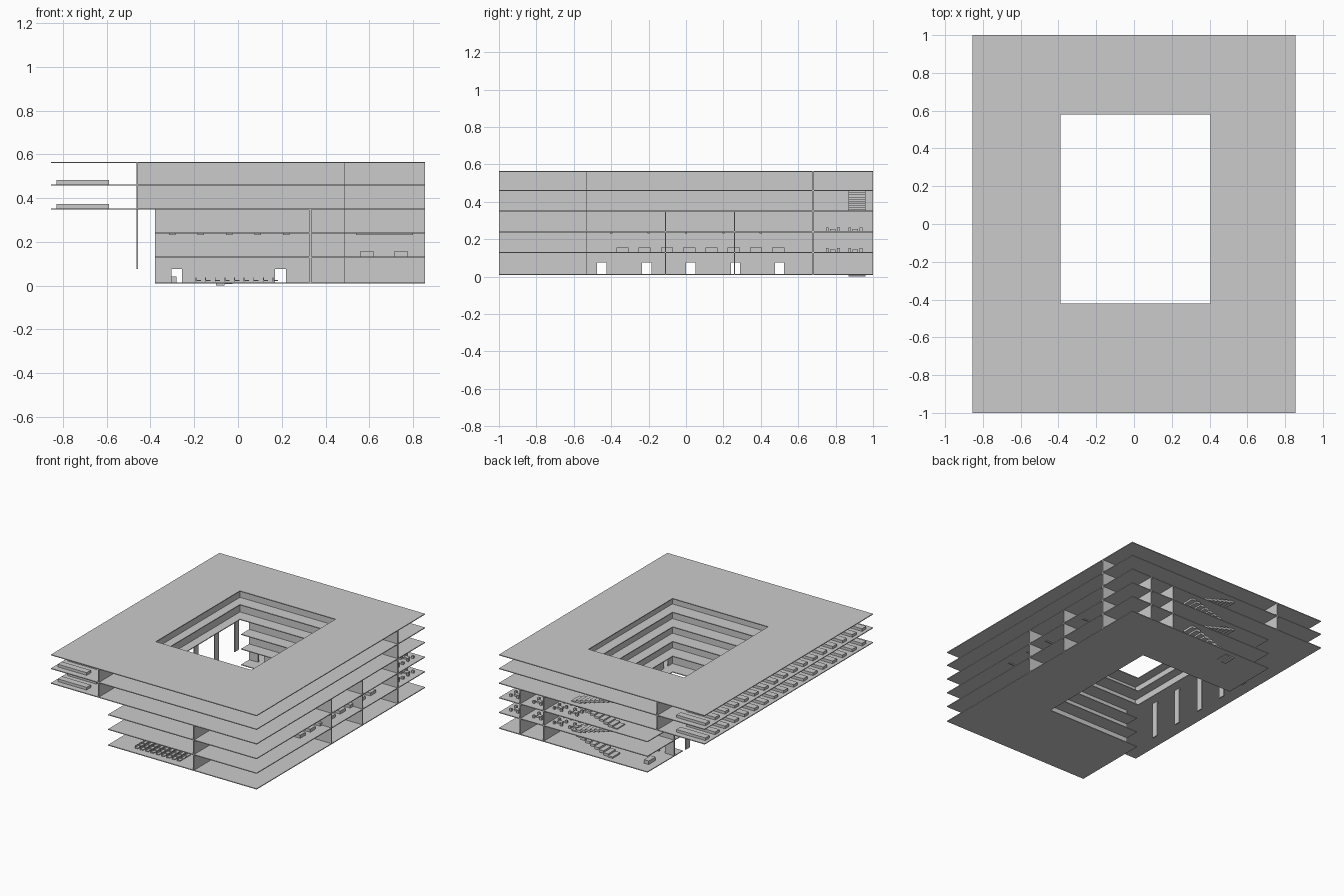
import bpy, bmesh

if "Cube" in bpy.data.objects:
    bpy.data.objects.remove(bpy.data.objects["Cube"], do_unlink=True)

GREY = (0.6, 0.6, 0.6, 1)
mat = bpy.data.materials.new("light grey")
mat.use_nodes = True
mat.diffuse_color = GREY
mat.node_tree.nodes["Principled BSDF"].inputs["Base Color"].default_value = GREY

LEVELS = [0.012, 0.13, 0.24, 0.35, 0.46, 0.563]
SLAB = 0.006
W, L = 0.855, 1.0                             # outer half sizes
COURT_X, COURT_Y = (-0.39, 0.405), (-0.42, 0.58)
WEST, EAST, SOUTH, NORTH = -0.46, 0.485, -0.53, 0.68   # gallery walls
DOOR, DOOR_TOP = 0.05, 0.075


def finish(name, bm):
    mesh = bpy.data.meshes.new(name)
    bm.normal_update()
    bm.to_mesh(mesh)
    bm.free()
    mesh.materials.append(mat)
    obj = bpy.data.objects.new(name, mesh)
    bpy.context.collection.objects.link(obj)
    return obj


def add_box(bm, x, y, z):
    verts = bmesh.ops.create_cube(bm, size=1)["verts"]
    for v in verts:
        for i, (a, b) in enumerate((x, y, z)):
            v.co[i] = (a + b) / 2 + v.co[i] * (b - a)


def boxes(name, items):
    bm = bmesh.new()
    for item in items:
        add_box(bm, *item)
    return finish(name, bm)


def around(c, size):
    return (c - size / 2, c + size / 2)


def slab(name, z, west_wing):
    """Courtyard plate; the lower ones are open towards the west."""
    xs = [-W, COURT_X[0], COURT_X[1], W] if west_wing else [-0.38, COURT_X[1], W]
    ys = [-L, COURT_Y[0], COURT_Y[1], L]
    hole = 1 if west_wing else 0
    bm = bmesh.new()
    grid = [[bm.verts.new((x, y, z - SLAB / 2)) for y in ys] for x in xs]
    for i in range(len(xs) - 1):
        for j in range(3):
            if (i, j) != (hole, 1):
                bm.faces.new((grid[i][j], grid[i + 1][j],
                              grid[i + 1][j + 1], grid[i][j + 1]))
    if not west_wing:
        bmesh.ops.delete(bm, geom=[v for v in bm.verts if not v.link_faces], context="VERTS")
    top = bmesh.ops.extrude_face_region(bm, geom=bm.faces[:])["geom"]
    for v in top:
        if isinstance(v, bmesh.types.BMVert):
            v.co.z += SLAB
    bmesh.ops.recalc_face_normals(bm, faces=bm.faces[:])
    finish(name, bm)


def wall(name, axis, pos, span, z, doors=(), thick=0.006):
    """Straight wall along x or y, with door gaps at its foot."""
    parts, start = [], span[0]
    for d in doors:
        a, b = around(d, DOOR)
        parts += [((start, a), z), ((a, b), (DOOR_TOP, z[1]))]
        start = b
    parts.append(((start, span[1]), z))
    across = around(pos, thick)
    boxes(name, [(s, across, h) if axis == "x" else (across, s, h) for s, h in parts])


# Floor plates and roof
for n, z in enumerate(LEVELS):
    slab("roof" if n == 5 else f"floor_{n}", z, n > 2)

# Walls round the gallery
LOW, HIGH = (LEVELS[0], LEVELS[3]), (LEVELS[3], LEVELS[5])
DOORS_X = [-0.28, 0.195]
DOORS_Y = [-0.45, -0.21, 0.025, 0.265, 0.5]
wall("west_wall", "y", WEST, (-L, L), HIGH, thick=0.008)
wall("east_wall_lower", "y", EAST, (SOUTH, NORTH), LOW, DOORS_Y)
wall("east_wall_upper", "y", EAST, (SOUTH, NORTH), HIGH)
wall("south_wall_lower", "x", SOUTH, (-0.38, EAST), LOW, DOORS_X)
wall("south_wall_upper", "x", SOUTH, (WEST, EAST), HIGH)
wall("north_wall_lower", "x", NORTH, (-0.38, W), LOW, DOORS_X, 0.01)
wall("north_wall_upper", "x", NORTH, (WEST, W), HIGH, thick=0.01)

# Room dividers on the lower storeys
wall("front_divider", "y", 0.33, (-L, SOUTH), LOW, thick=0.01)
for n, x in enumerate((EAST, 0.68)):
    wall(f"back_divider_{n}", "y", x, (NORTH, L), LOW)
for n, y in enumerate((-0.11, 0.26)):
    wall(f"east_divider_{n}", "x", y, (EAST, W), LOW, thick=0.005)

# Hanging fins under the west wing
boxes("west_fins", [(around(WEST, 0.008), around(-0.32 + 0.24 * i, DOOR),
                     (DOOR_TOP, LEVELS[3])) for i in range(5)])

# Long desks in the west wing
for n in (3, 4):
    z = LEVELS[n]
    boxes(f"west_desks_{n}", [((-0.83, -0.59), around(-0.93 + 0.1163 * i, 0.05),
                              (z, z + 0.023)) for i in range(17)])

# Desks in the east wing
z = LEVELS[1]
boxes("east_desks", [(around(x, 0.065), around(-0.34 + 0.119 * i, 0.065), (z, z + 0.026))
                     for x in (0.59, 0.745) for i in range(8)])

# Seats of the lecture room
z = LEVELS[0]
seats = []
for i in range(9):
    x = -0.19 + 0.044 * i
    for j in range(8):
        y = around(-0.93 + 0.045 * j, 0.036)
        seats += [((x, x + 0.02), y, (z + 0.008, z + 0.014)),
                  ((x - 0.004, x), y, (z + 0.006, z + 0.026))]
boxes("lecture_seats", seats)

# Stools and tables in the back rooms
for n in (1, 2):
    z = LEVELS[n]
    items = []
    for x in (0.28, 0.41, 0.58, 0.77):
        for y in (0.785, 0.905):
            items.append((around(x, 0.035), around(y, 0.03), (z, z + 0.016)))
            items += [(around(x + dx, 0.016), around(y + dy, 0.015), (z, z + 0.022))
                      for dx in (-0.03, 0.03) for dy in (-0.03, 0.03)]
    boxes(f"back_furniture_{n}", items)

# Reception desk
boxes("reception_desk", [(around(-0.3, 0.04), around(0.86, 0.08),
                         (LEVELS[0], LEVELS[0] + 0.03))])

# Stair flights, alternating in direction
STEPS, X0, X1 = 10, -0.1, 0.28
for n in range(4):
    low = 0 if n == 0 else LEVELS[n]
    rise, run = (LEVELS[n + 1] - low) / STEPS, (X1 - X0) / STEPS
    treads = []
    for i in range(STEPS):
        k = i if n % 2 == 0 else STEPS - 1 - i
        x = X0 + run * k
        treads.append(((x, x + run), (0.87, 0.96),
                       (max(low, low + rise * (i - 0.5)), low + rise * (i + 1))))
    boxes(f"stair_flight_{n}", treads)

# Ceiling lamps under the second floor
z = LEVELS[2] - SLAB / 2
boxes("ceiling_lamps", [((0.54, 0.8), around(-0.4 + 0.2 * i, 0.012), (z - 0.006, z))
                        for i in range(5)]
      + [(around(-0.3 + 0.13 * i, 0.03), around(y, 0.012), (z - 0.006, z))
         for i in range(5) for y in (-0.9, -0.75, -0.6, 0.84)])
